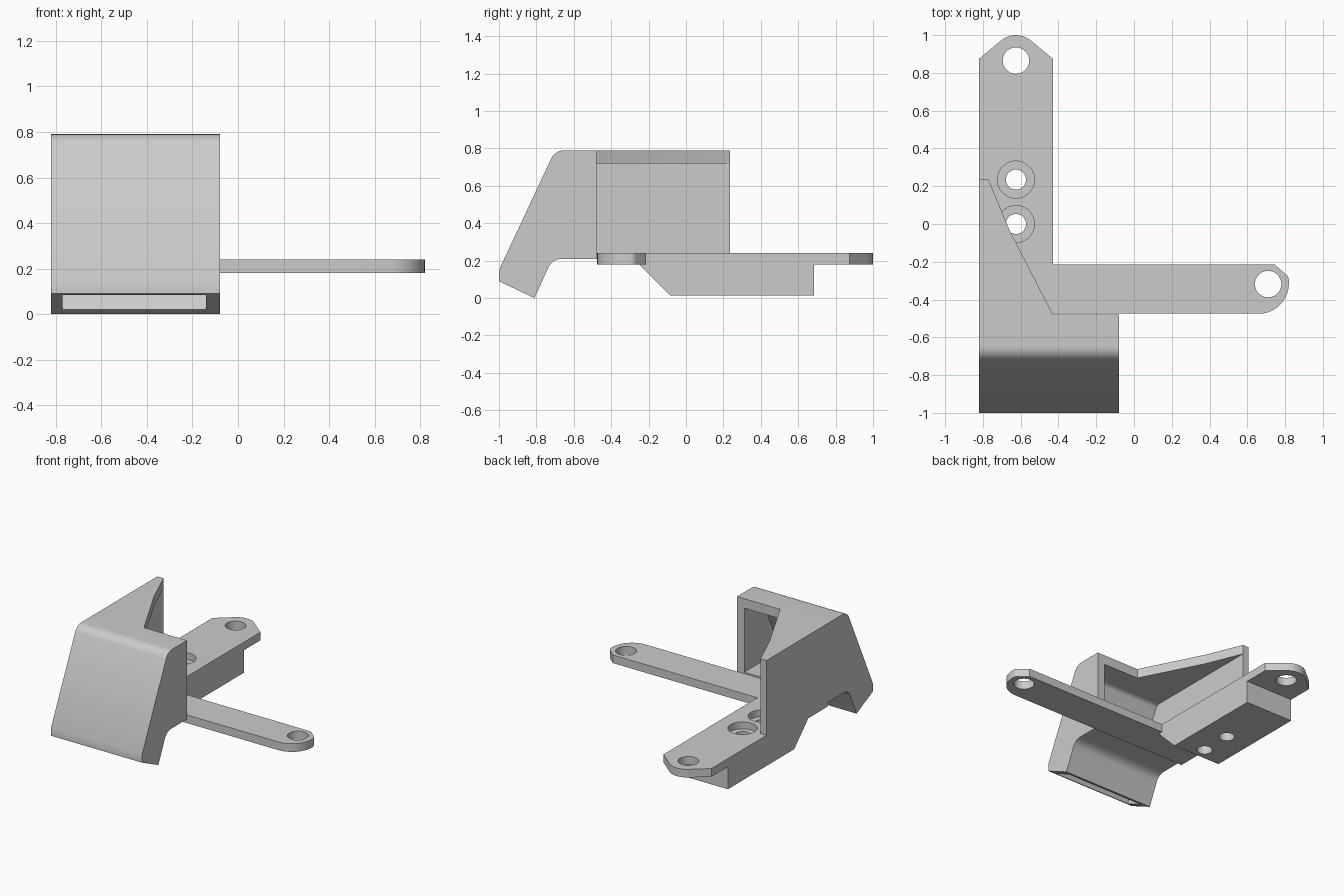
import bpy, bmesh, math
from mathutils import Vector

cube = bpy.data.objects.get("Cube")
if cube:
    bpy.data.objects.remove(cube, do_unlink=True)

GREY = (0.6, 0.6, 0.6, 1)
grey = bpy.data.materials.new("plain grey")
grey.use_nodes = True
grey.diffuse_color = GREY
grey.node_tree.nodes["Principled BSDF"].inputs["Base Color"].default_value = GREY


def rounded(points, steps=10):
    """Outline from (a, b) corners; a third value rounds that corner with a radius."""
    out = []
    for i, p in enumerate(points):
        c = Vector(p[:2])
        if len(p) == 2:
            out.append(c)
            continue
        u = (Vector(points[i - 1][:2]) - c).normalized()
        v = (Vector(points[(i + 1) % len(points)][:2]) - c).normalized()
        half = u.angle(v) / 2
        centre = c + (u + v).normalized() * p[2] / math.sin(half)
        tangent = p[2] / math.tan(half)
        start, end = c + u * tangent - centre, c + v * tangent - centre
        sweep = start.angle(end)
        for k in range(steps + 1):
            t = k / steps
            out.append(centre + (start * math.sin((1 - t) * sweep)
                                 + end * math.sin(t * sweep)) / math.sin(sweep))
    return out


def prism(name, points, low, high, axis="z"):
    """Extrude an outline: xy along z, or yz along x."""
    bm = bmesh.new()
    place = (lambda p, d: (p.x, p.y, d)) if axis == "z" else (lambda p, d: (d, p.x, p.y))
    face = bm.faces.new([bm.verts.new(place(p, low)) for p in rounded(points)])
    grown = bmesh.ops.extrude_face_region(bm, geom=[face])["geom"]
    shift = Vector((0, 0, high - low)) if axis == "z" else Vector((high - low, 0, 0))
    bmesh.ops.translate(bm, vec=shift, verts=[g for g in grown if isinstance(g, bmesh.types.BMVert)])
    bmesh.ops.recalc_face_normals(bm, faces=bm.faces)
    mesh = bpy.data.meshes.new(name)
    bm.to_mesh(mesh)
    bm.free()
    mesh.materials.append(grey)
    obj = bpy.data.objects.new(name, mesh)
    bpy.context.collection.objects.link(obj)
    return obj


def disc(x, y, radius, low, high):
    ring = [(x + radius * math.cos(a), y + radius * math.sin(a))
            for a in (math.tau * k / 48 for k in range(48))]
    return prism("hole_cutter", ring, low, high)


def combine(obj, other, operation):
    """Apply a boolean and drop the helper."""
    mod = obj.modifiers.new("boolean", "BOOLEAN")
    mod.operation, mod.object, mod.solver = operation, other, "EXACT"
    other.hide_render = True
    bpy.context.view_layer.objects.active = obj
    bpy.ops.object.modifier_apply(modifier=mod.name)
    bpy.data.objects.remove(other, do_unlink=True)


LEFT, RIGHT, BAR, WALL = -0.82, -0.08, -0.43, -0.77
MID = (LEFT + BAR) / 2

# L-shaped mounting plate
plate = prism("mounting_plate", [
    (LEFT, -0.475), (0.82, -0.475, 0.16), (0.82, -0.28, 0.04), (0.745, -0.215),
    (BAR, -0.215), (BAR, 0.875), (MID, 1.037, 0.123), (LEFT, 0.875)], 0.18, 0.24)

# Thick block under the long bar
block = prism("bar_block", [(-0.25, 0.18), (-0.085, 0.015), (0.685, 0.015), (0.685, 0.2), (-0.25, 0.2)],
              LEFT, BAR, "x")
combine(plate, block, "UNION")

# End holes, and counterbored screw holes
for x, y in ((MID, 0.865), (0.71, -0.318)):
    combine(plate, disc(x, y, 0.07, -0.1, 0.4), "DIFFERENCE")
for y in (0, 0.235):
    combine(plate, disc(MID, y, 0.053, -0.1, 0.4), "DIFFERENCE")
    combine(plate, disc(MID, y, 0.098, 0.19, 0.4), "DIFFERENCE")

# Air duct with a slanted front and an angled outlet
duct = prism("air_duct", [
    (-1, 0.09), (-0.81, 0), (-0.715, 0.21, 0.08), (-0.478, 0.21), (-0.478, 0.79),
    (-0.70, 0.79, 0.08), (-1, 0.15)], LEFT, RIGHT, "x")
hollow = prism("duct_cutter", [
    (-1.025, 0.0), (-0.895, -0.065), (-0.745, 0.25, 0.06), (-0.4, 0.25), (-0.4, 0.72),
    (-0.675, 0.72, 0.04), (-0.945, 0.155), (-0.985, 0.085)], WALL, -0.14, "x")
combine(duct, hollow, "DIFFERENCE")

# Side wall and tapering roof behind the duct
side_wall = prism("side_wall", [(LEFT, -0.5), (WALL, -0.5), (WALL, 0.235), (LEFT, 0.235)], 0.21, 0.79)
roof = prism("roof", [(LEFT, -0.5), (BAR, -0.5), (BAR, -0.478), (-0.66, -0.03), (WALL, 0.235),
                      (LEFT, 0.235)], 0.72, 0.79)
combine(side_wall, roof, "UNION")
combine(duct, side_wall, "UNION")

# Smooth curved areas, keep edges sharp
bpy.ops.object.select_all(action="DESELECT")
for obj in (plate, duct):
    obj.select_set(True)
bpy.context.view_layer.objects.active = duct
bpy.ops.object.shade_smooth_by_angle(angle=math.radians(30))
